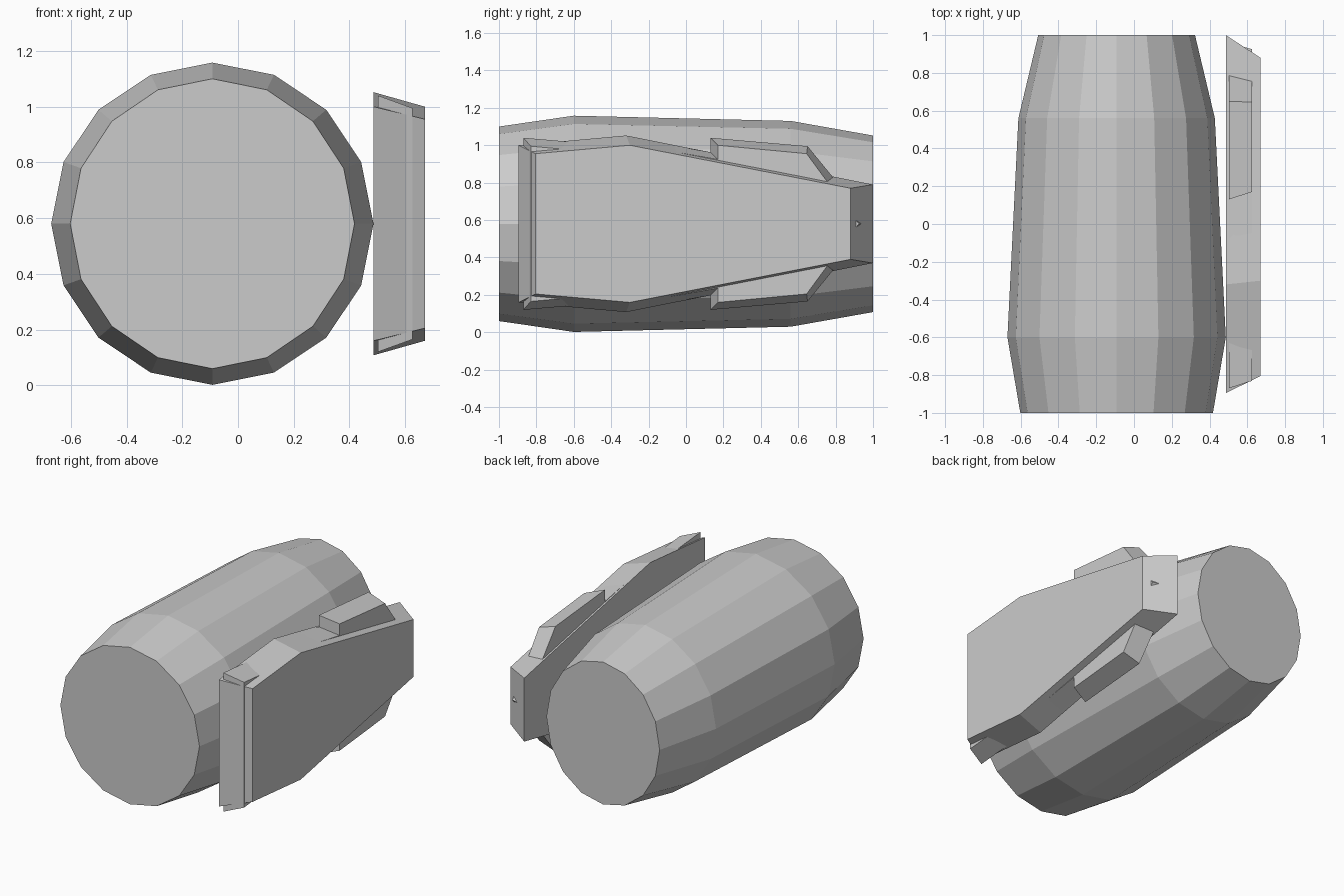
import bpy, bmesh, math

if "Cube" in bpy.data.objects:
    bpy.data.objects.remove(bpy.data.objects["Cube"])

CZ = 0.58  # shared axis height


def loft(name, rings):
    """Solid skinned through closed rings of equal point count."""
    bm = bmesh.new()
    loops = [[bm.verts.new(p) for p in ring] for ring in rings]
    n = len(loops[0])
    for a, b in zip(loops, loops[1:]):
        for i in range(n):
            j = (i + 1) % n
            bm.faces.new((a[i], a[j], b[j], b[i]))
    bm.faces.new(loops[0])
    bm.faces.new(list(reversed(loops[-1])))
    bmesh.ops.recalc_face_normals(bm, faces=bm.faces)
    mesh = bpy.data.meshes.new(name)
    bm.to_mesh(mesh)
    bm.free()
    obj = bpy.data.objects.new(name, mesh)
    bpy.context.collection.objects.link(obj)
    return obj


def oval(y, rx, rz, sides=16):
    angles = [2 * math.pi * i / sides for i in range(sides)]
    return [(-0.092 + rx * math.cos(a), y, CZ + rz * math.sin(a)) for a in angles]


def mirrored(x, top):
    """Upper (y, z) outline reflected about the axis height."""
    low = [(y, 2 * CZ - z) for y, z in reversed(top) if abs(z - CZ) > 1e-4]
    return [(x, y, z) for y, z in top + low]


# Barrel-shaped engine body, tapering to the back
loft("engine_body", [oval(-1.0, 0.51, 0.52), oval(-0.6, 0.578, 0.578),
                     oval(0.56, 0.52, 0.55), oval(1.0, 0.415, 0.472)])

# Bevelled side plate
loft("side_plate", [
    mirrored(0.486, [(-0.895, 1.0), (-0.32, 1.052), (1.0, 0.79)]),
    mirrored(0.67, [(-0.805, 0.955), (-0.3, 1.0), (0.88, 0.77)]),
])

# Inner armour layer: front lips, stepped fins and a small tail point
loft("side_fins", [
    mirrored(0.502, [(-0.87, 1.04), (-0.4, 1.0), (-0.2, 1.022), (0.13, 0.963),
                     (0.13, 1.04), (0.65, 0.995), (0.785, 0.83), (0.82, 0.74),
                     (0.96, CZ)]),
    mirrored(0.626, [(-0.83, 0.995), (-0.4, 0.955), (-0.08, 0.968), (0.17, 0.924),
                     (0.17, 1.0), (0.645, 0.955), (0.755, 0.805), (0.80, 0.72),
                     (0.925, CZ)]),
])
